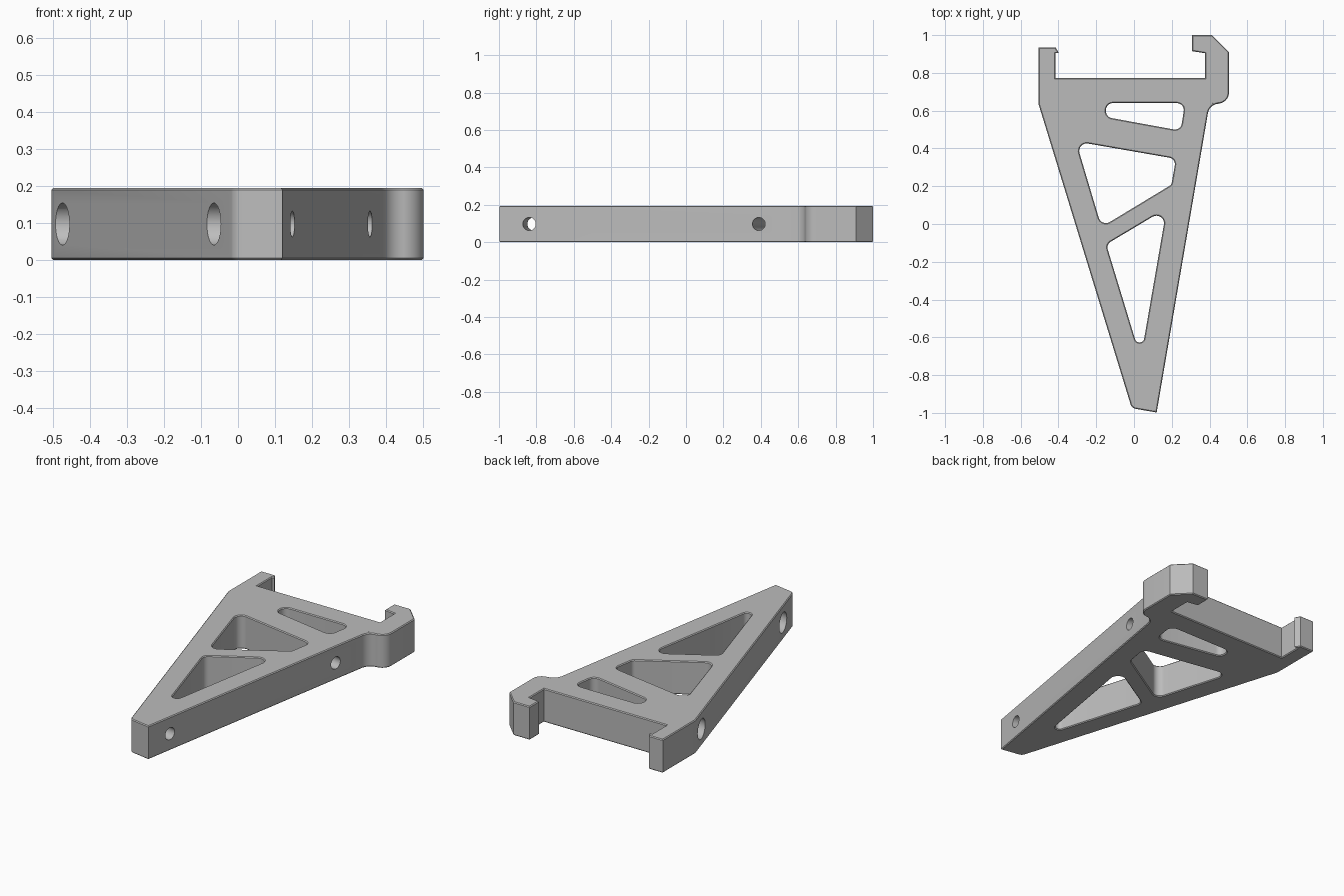
import bpy, bmesh, math
from mathutils import Vector, Matrix

cube = bpy.data.objects.get("Cube")
if cube:
    bpy.data.objects.remove(cube, do_unlink=True)

THICK = 0.195
CHAMFER = 0.005


def rounded(corners, steps=8):
    """Turn (x, y, radius) corners into a closed outline with true arc fillets."""
    out = []
    n = len(corners)
    for i, (x, y, r) in enumerate(corners):
        p = Vector((x, y))
        if r == 0:
            out.append(p)
            continue
        a = (Vector(corners[i - 1][:2]) - p).normalized()
        b = (Vector(corners[(i + 1) % n][:2]) - p).normalized()
        half = a.angle(b) / 2
        centre = p + (a + b).normalized() * r / math.sin(half)
        start = p + a * r / math.tan(half) - centre
        sweep = math.pi - 2 * half
        sign = 1 if a.x * b.y - a.y * b.x < 0 else -1
        for k in range(steps + 1):
            out.append(centre + Matrix.Rotation(sign * sweep * k / steps, 2) @ start)
    return out


# Outer outline with the two clip arms at the back
body = [(0.12, -0.998, 0), (0.4, 0.637, 0.06), (0.503, 0.637, 0.06),
        (0.503, 0.91, 0), (0.413, 1, 0), (0.308, 1, 0), (0.308, 0.915, 0),
        (0.375, 0.904, 0), (0.375, 0.772, 0), (-0.415, 0.772, 0),
        (-0.415, 0.904, 0), (-0.397, 0.904, 0), (-0.415, 0.935, 0),
        (-0.505, 0.935, 0), (-0.505, 0.633, 0), (-0.012, -0.975, 0.035)]

# Lightening windows
slot = [(-0.15, 0.64, 0.037), (-0.147, 0.566, 0.037),
        (0.247, 0.494, 0.037), (0.27, 0.64, 0.037)]
middle = [(-0.307, 0.437, 0.04), (-0.172, -0.016, 0.04),
          (0.198, 0.208, 0.025), (0.222, 0.345, 0.035)]
lower = [(-0.147, -0.108, 0.035), (0.036, -0.71, 0.025), (0.173, 0.083, 0.04)]

# Filled profile extruded with a fine chamfer
curve = bpy.data.curves.new("bracket_profile", "CURVE")
curve.dimensions = "2D"
curve.fill_mode = "BOTH"
curve.extrude = THICK / 2 - CHAMFER
curve.bevel_depth = CHAMFER
curve.bevel_resolution = 0
curve.offset = -CHAMFER
for loop in (body, slot, middle, lower):
    pts = rounded(loop)
    spline = curve.splines.new("POLY")
    spline.points.add(len(pts) - 1)
    for sp, p in zip(spline.points, pts):
        sp.co = (p.x, p.y, 0, 1)
    spline.use_cyclic_u = True
profile = bpy.data.objects.new("bracket_profile", curve)
bpy.context.collection.objects.link(profile)
bpy.context.view_layer.update()
mesh = bpy.data.meshes.new_from_object(
    profile.evaluated_get(bpy.context.evaluated_depsgraph_get()))
bpy.data.objects.remove(profile, do_unlink=True)

bm = bmesh.new()
bm.from_mesh(mesh)
bmesh.ops.remove_doubles(bm, verts=bm.verts, dist=0.0002)
bmesh.ops.translate(bm, verts=bm.verts, vec=(0, 0, THICK / 2))
bmesh.ops.recalc_face_normals(bm, faces=bm.faces)
bm.to_mesh(mesh)
bm.free()
bracket = bpy.data.objects.new("bracket", mesh)
bpy.context.collection.objects.link(bracket)

# One plain grey
mat = bpy.data.materials.new("plain_grey")
mat.use_nodes = True
grey = (0.5, 0.5, 0.5, 1)
mat.diffuse_color = grey
mat.node_tree.nodes["Principled BSDF"].inputs["Base Color"].default_value = grey
mesh.materials.clear()
mesh.materials.append(mat)


def drill(name, start, end, radius):
    """Cut a round bore between two points at mid height."""
    a, b = Vector((*start, THICK / 2)), Vector((*end, THICK / 2))
    bpy.ops.mesh.primitive_cylinder_add(vertices=32, radius=radius,
                                        depth=(b - a).length, location=(a + b) / 2)
    tool = bpy.context.object
    tool.name = name
    tool.rotation_euler = (b - a).to_track_quat("Z", "Y").to_euler()
    tool.data.materials.append(mat)
    tool.hide_render = True
    mod = bracket.modifiers.new(name, "BOOLEAN")
    mod.operation = "DIFFERENCE"
    mod.solver = "EXACT"
    mod.object = tool
    bpy.context.view_layer.objects.active = bracket
    bpy.ops.object.modifier_apply(modifier=name)
    bpy.data.objects.remove(tool, do_unlink=True)


# Bolt holes run square to the straight edge, counterbored on the sloping edge
axis = Vector((-0.985, 0.172))
for label, near, far in (("back", (0.364, 0.388), (-0.478, 0.537)),
                         ("front", (0.148, -0.838), (-0.07, -0.8))):
    near, far = Vector(near), Vector(far)
    drill(label + "_bolt_hole", near - axis * 0.1, far + axis * 0.1, 0.035)
    drill(label + "_counterbore", far - axis * 0.08, far + axis * 0.1, 0.057)

bpy.ops.object.select_all(action="DESELECT")
bracket.select_set(True)
bpy.context.view_layer.objects.active = bracket
bpy.ops.object.shade_smooth_by_angle(angle=math.radians(30))
